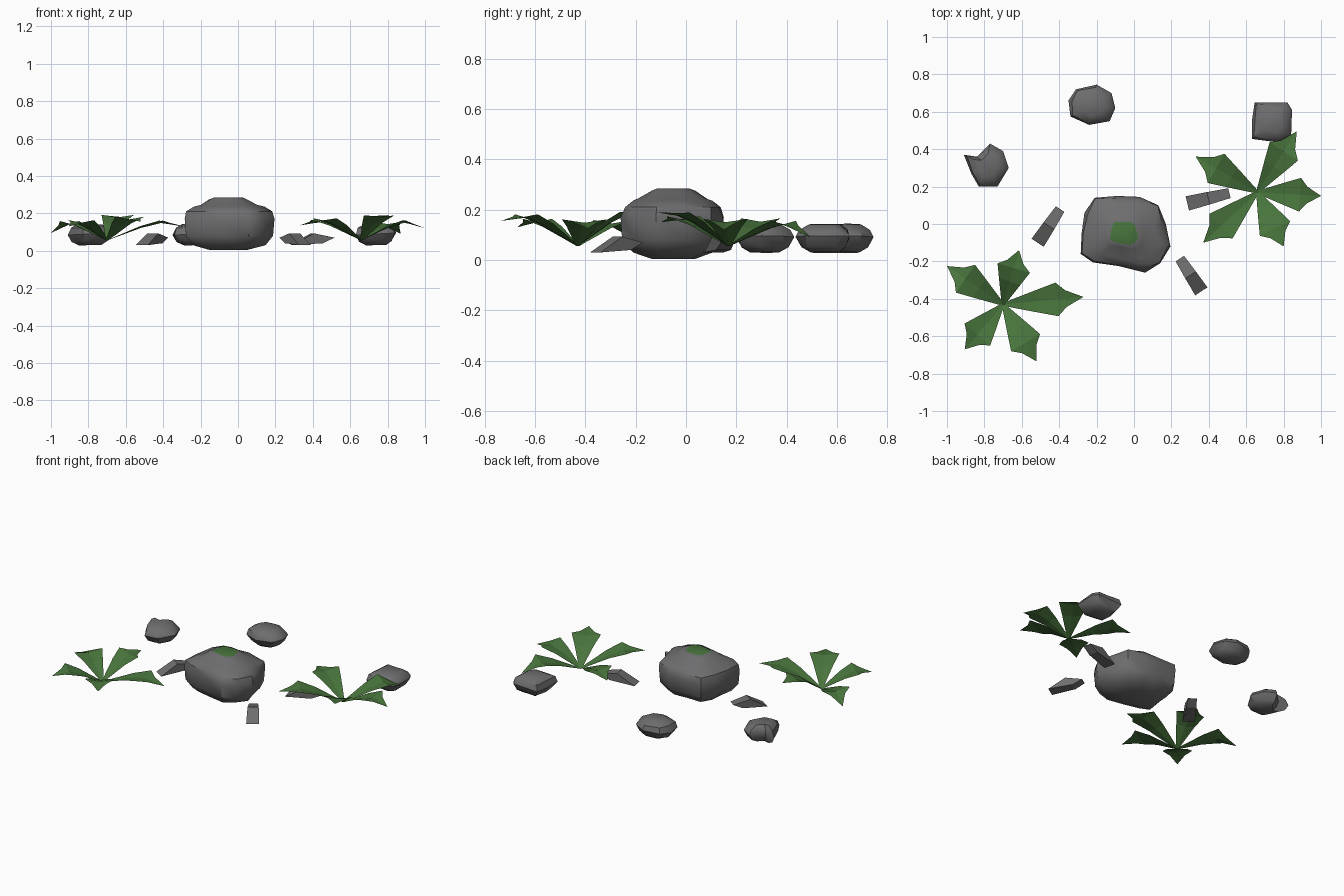
import bpy, bmesh, math
from mathutils import Vector

if "Cube" in bpy.data.objects:
    bpy.data.objects.remove(bpy.data.objects["Cube"])


def material(name, color):
    m = bpy.data.materials.new(name)
    m.diffuse_color = (*color, 1)
    m.use_nodes = True
    m.node_tree.nodes["Principled BSDF"].inputs["Base Color"].default_value = m.diffuse_color
    return m


STONE = material("grey stone", (0.155, 0.155, 0.16))
GREEN = material("leaf green", (0.065, 0.175, 0.045))


def finish(name, bm, mats, smooth=None, closed=True):
    if closed:
        bmesh.ops.recalc_face_normals(bm, faces=bm.faces)
    me = bpy.data.meshes.new(name)
    bm.to_mesh(me)
    bm.free()
    ob = bpy.data.objects.new(name, me)
    bpy.context.collection.objects.link(ob)
    for m in mats:
        me.materials.append(m)
    if smooth:
        bpy.ops.object.select_all(action='DESELECT')
        ob.select_set(True)
        bpy.context.view_layer.objects.active = ob
        bpy.ops.object.shade_smooth_by_angle(angle=math.radians(smooth))
    return ob


def rock(name, outline, rings, moss=False):
    """Stack scaled copies of a top-view outline; rings are (z, scale, x shift, z tilt)."""
    n = len(outline)
    cx = sum(p[0] for p in outline) / n
    cy = sum(p[1] for p in outline) / n
    bm = bmesh.new()
    loops = []
    for k, (z, s, dx, tilt) in enumerate(rings):
        loop = []
        for i, (x, y) in enumerate(outline):
            wob = 1 + 0.04 * math.sin(2.3 * i + 1.7 * k) * (s < 0.96)
            px, py = (x - cx) * s * wob, (y - cy) * s * wob
            loop.append(bm.verts.new((cx + px + dx, cy + py, z + tilt * px)))
        loops.append(loop)
    for a, b in zip(loops, loops[1:]):
        for i in range(n):
            j = (i + 1) % n
            bm.faces.new((a[i], a[j], b[j], b[i]))
    bm.faces.new(loops[0][::-1])
    cap = bm.faces.new(loops[-1])
    if moss:
        cap.material_index = 1
    finish(name, bm, [STONE, GREEN] if moss else [STONE], 38)


# Central boulder with a raised crown and a moss patch on top
rock("boulder",
     [(-.285, -.16), (-.28, -.05), (-.265, .06), (-.21, .14), (-.09, .15), (.03, .145),
      (.13, .10), (.17, 0), (.195, -.12), (.14, -.21), (.06, -.26), (-.08, -.225), (-.22, -.205)],
     [(.004, .42, 0, 0), (.03, .78, 0, 0), (.08, .97, 0, 0), (.17, 1, 0, 0), (.21, .95, 0, 0),
      (.236, .76, 0, 0), (.245, .64, 0, 0), (.275, .42, 0, 0), (.285, .31, 0, 0)], moss=True)

# Small stones
SMALL = [(.03, .5, 0, .03), (.05, .8, 0, .03), (.09, 1, 0, .05), (.12, .88, 0, -.03), (.142, .55, 0, -.03)]
rock("left_stone", [(-.91, .37), (-.84, .36), (-.77, .43), (-.70, .39), (-.67, .30),
                    (-.73, .20), (-.83, .20), (-.87, .27)], SMALL)
rock("back_stone", [(-.35, .66), (-.31, .72), (-.20, .745), (-.12, .70), (-.10, .62),
                    (-.13, .55), (-.24, .53), (-.34, .575)], SMALL)
rock("right_stone", [(.63, .55), (.645, .65), (.73, .65), (.82, .65), (.845, .61),
                     (.84, .47), (.78, .435), (.63, .455)], SMALL)


def shard(name, a, b):
    """Thin wedge lying from its wide low end a to its narrow raised end b."""
    a, b = Vector(a), Vector(b)
    d = b - a
    side = Vector((-d.y, d.x)).normalized()
    bm = bmesh.new()
    sides = []
    for s in (-1, 1):
        loop = []
        for t, z, w in ((0, .03, .039), (.5, .093, .034), (1, .07, .027), (.72, .04, .03)):
            p = a + d * t + side * s * w
            loop.append(bm.verts.new((p.x, p.y, z)))
        sides.append(loop)
        bm.faces.new(loop)
    for i in range(4):
        j = (i + 1) % 4
        bm.faces.new((sides[0][i], sides[0][j], sides[1][j], sides[1][i]))
    finish(name, bm, [STONE])


shard("left_shard", (-.515, -.10), (-.395, .08))
shard("front_shard", (.36, -.36), (.245, -.185))
shard("right_shard", (.285, .11), (.51, .165))


def plant(name, center, leaves):
    """Five creased leaves; each is (tip x, tip y, tip z, arch height)."""
    c = Vector(center)
    bm = bmesh.new()
    for tx, ty, tz, arch in leaves:
        d = Vector((tx, ty)) - c
        side = Vector((-d.y, d.x)).normalized()
        rows = []
        # rows: position along leaf, half width, height
        for t, w, z in ((0, .008, .055), (.42, .06, .055 + .72 * (arch - .055)),
                        (.67, .09, arch), (.78, .045, arch * .72 + tz * .28), (1, 0, tz)):
            row = []
            for s in ((-1, 0, 1) if w else (0,)):
                p = c + d * t + side * s * w
                row.append(bm.verts.new((p.x, p.y, z + .15 * w * abs(s))))
            rows.append(row)
        for p, q in zip(rows, rows[1:]):
            if len(q) == 1:
                bm.faces.new((p[0], p[1], q[0]))
                bm.faces.new((p[1], p[2], q[0]))
            else:
                for k in (0, 1):
                    bm.faces.new((p[k], p[k + 1], q[k + 1], q[k]))
    bm.normal_update()
    for f in bm.faces:
        if f.normal.z < 0:
            f.normal_flip()
    finish(name, bm, [GREEN], closed=False)


# Two low leafy plants
plant("left_plant", (-.70, -.43),
      [(-.27, -.39, .125, .148), (-.615, -.14, .18, .178), (-1.0, -.225, .095, .145),
       (-.905, -.67, .13, .15), (-.52, -.735, .155, .168)])
plant("right_plant", (.66, .17),
      [(1.0, .15, .12, .15), (.87, .495, .09, .142), (.33, .36, .135, .152),
       (.37, -.10, .15, .16), (.80, -.12, .19, .175)])
